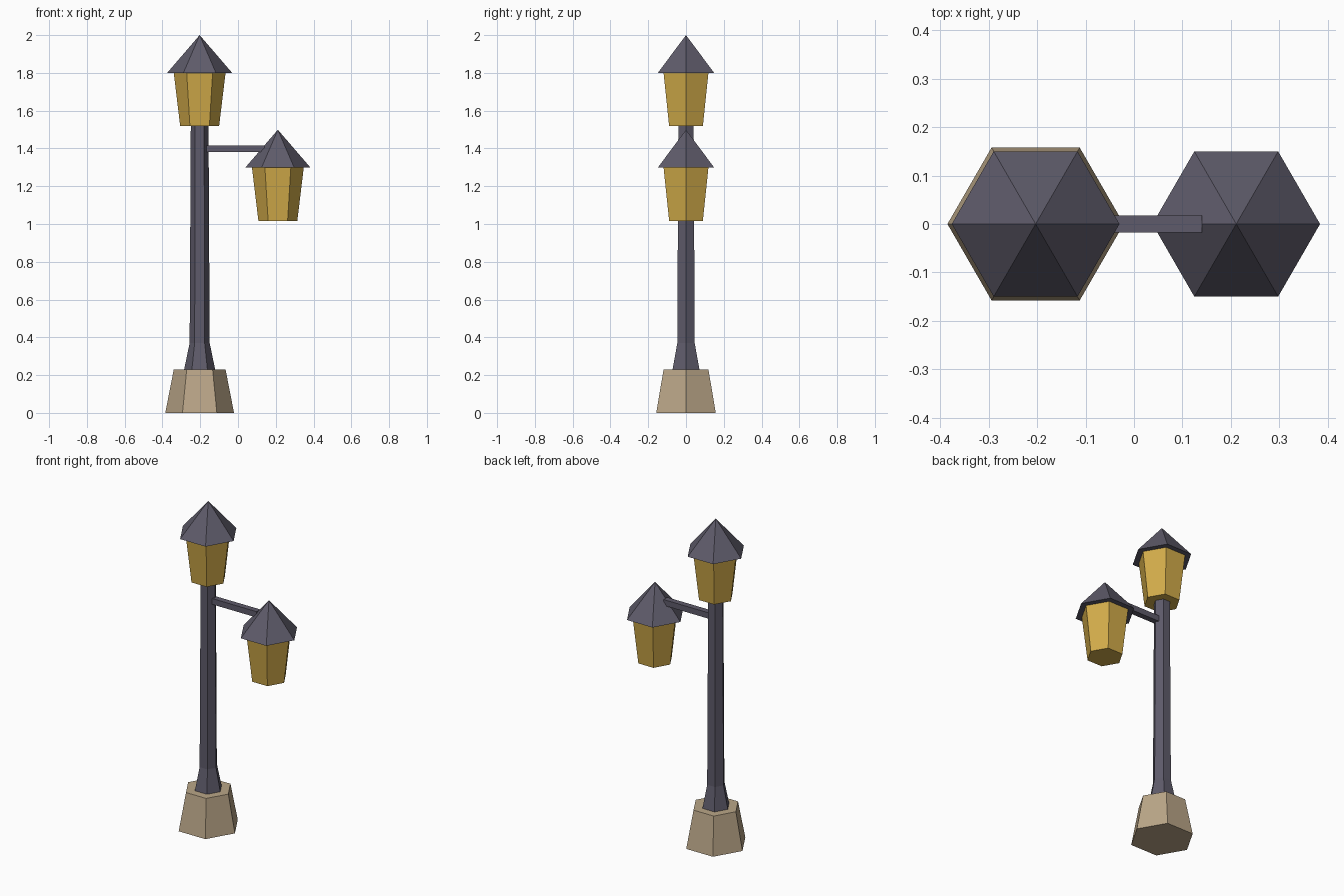
import bpy
import bmesh
from math import cos, sin, tau

default = bpy.data.objects.get("Cube")
if default:
    bpy.data.objects.remove(default, do_unlink=True)

SIDES = 6


def make_material(name, rgb):
    mat = bpy.data.materials.new(name)
    mat.use_nodes = True
    color = (*rgb, 1)
    mat.diffuse_color = color
    mat.node_tree.nodes["Principled BSDF"].inputs["Base Color"].default_value = color
    return mat


slate = make_material("slate metal", (0.113, 0.105, 0.145))
amber = make_material("amber glass", (0.64, 0.41, 0.068))
stone = make_material("beige stone", (0.49, 0.38, 0.245))


def finish(bm, name, mat, location):
    bmesh.ops.recalc_face_normals(bm, faces=bm.faces)
    mesh = bpy.data.meshes.new(name)
    bm.to_mesh(mesh)
    bm.free()
    mesh.materials.append(mat)
    obj = bpy.data.objects.new(name, mesh)
    obj.location = location
    bpy.context.collection.objects.link(obj)
    return obj


def hex_lathe(name, mat, x, z, profile):
    """Six-sided solid from (radius, height) pairs; radius 0 makes a point."""
    bm = bmesh.new()
    rings = []
    for r, h in profile:
        count = SIDES if r else 1
        rings.append([bm.verts.new((r * cos(tau * i / SIDES), r * sin(tau * i / SIDES), h))
                      for i in range(count)])
    for low, high in zip(rings, rings[1:]):
        for i in range(SIDES):
            j = (i + 1) % SIDES
            if len(high) == 1:
                bm.faces.new((low[i], low[j], high[0]))
            else:
                bm.faces.new((low[i], low[j], high[j], high[i]))
    bm.faces.new(rings[0][::-1])
    if len(rings[-1]) > 1:
        bm.faces.new(rings[-1])
    return finish(bm, name, mat, (x, 0, z))


def lantern(prefix, x, z):
    # Tapered glass body with an overhanging pointed roof
    hex_lathe(prefix + "_lantern_glass", amber, x, z, [(0.103, 0), (0.137, 0.281)])
    hex_lathe(prefix + "_lantern_roof", slate, x, z, [(0.173, 0.281), (0, 0.482)])


POST_X, HANGING_X = -0.203, 0.211

# Stone foot and flared post
hex_lathe("stone_base", stone, POST_X, 0, [(0.182, 0), (0.137, 0.23)])
hex_lathe("post", slate, POST_X, 0, [(0.082, 0.23), (0.053, 0.37), (0.047, 1.52)])

# Square side arm, running from the post into the hanging lantern's roof
bm = bmesh.new()
bmesh.ops.create_cube(bm, size=1)
bmesh.ops.scale(bm, vec=(0.32, 0.036, 0.036), verts=bm.verts)
finish(bm, "side_arm", slate, (-0.02, 0, 1.398))

# Two matching lanterns
lantern("top", POST_X, 1.518)
lantern("side", HANGING_X, 1.057 - 0.04)
